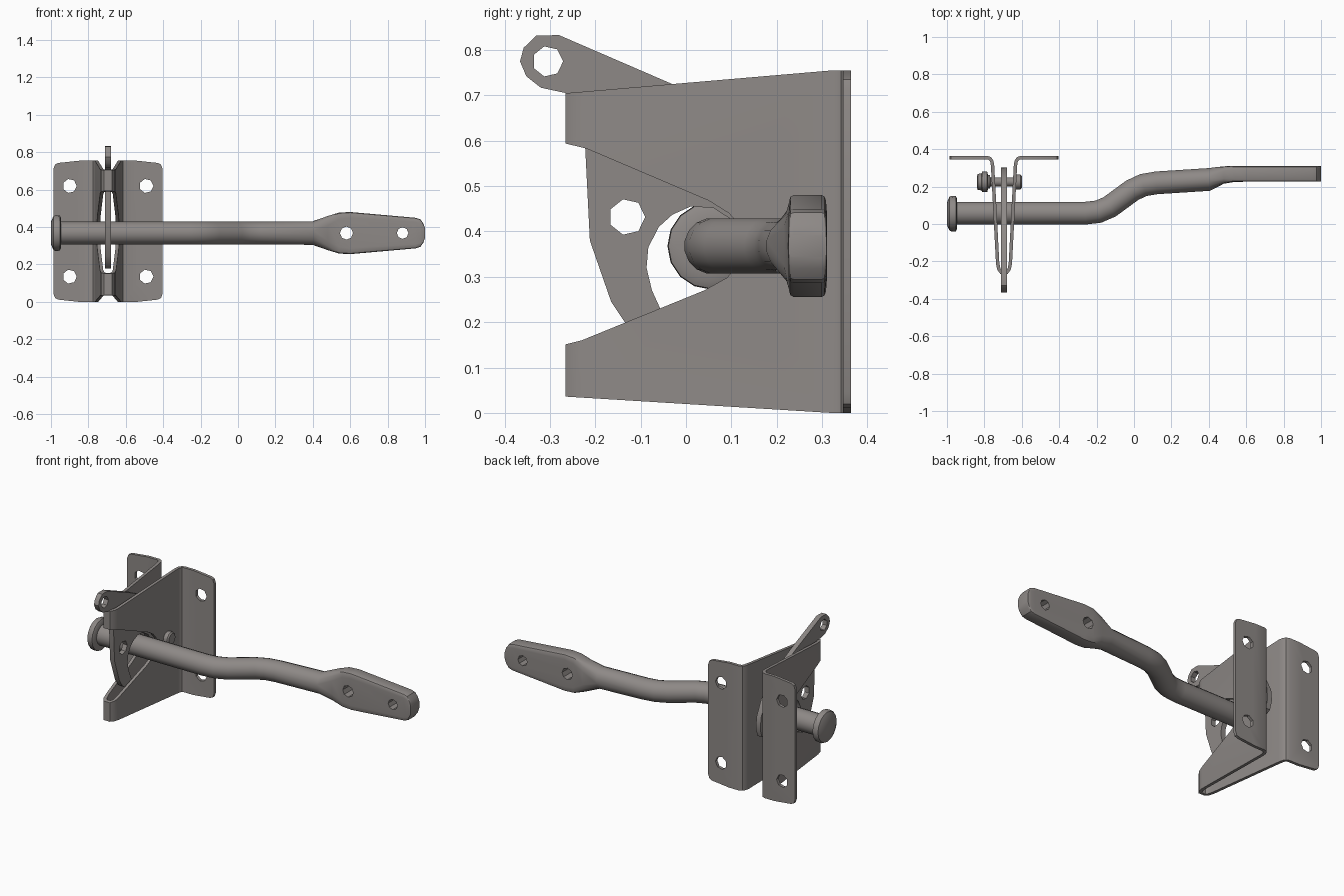
import bpy, bmesh
from math import sin, cos, tau, radians, copysign
from mathutils import Vector

cube = bpy.data.objects.get("Cube")
if cube:
    bpy.data.objects.remove(cube)

steel = bpy.data.materials.new("warm grey steel")
steel.use_nodes = True
steel.diffuse_color = (0.27, 0.25, 0.24, 1)
steel.node_tree.nodes["Principled BSDF"].inputs["Base Color"].default_value = (0.27, 0.25, 0.24, 1)

CX, CZ = -0.695, 0.368     # bracket centre line, rod height


def finish(name, bm):
    bmesh.ops.recalc_face_normals(bm, faces=bm.faces)
    mesh = bpy.data.meshes.new(name)
    bm.to_mesh(mesh)
    bm.free()
    mesh.materials.append(steel)
    obj = bpy.data.objects.new(name, mesh)
    bpy.context.collection.objects.link(obj)
    return obj


def prism(name, axis, outline, lo, hi):
    """Extrude a flat outline along one axis."""
    def place(p, d):
        v = list(p)
        v.insert("xyz".index(axis), d)
        return v
    bm = bmesh.new()
    base = bm.faces.new([bm.verts.new(place(p, lo)) for p in outline])
    out = bmesh.ops.extrude_face_region(bm, geom=[base])
    step = Vector(place((0, 0), hi - lo))
    bmesh.ops.translate(bm, vec=step, verts=[v for v in out["geom"] if isinstance(v, bmesh.types.BMVert)])
    return finish(name, bm)


def loft(name, rings):
    """Skin a list of equal point rings and cap both ends."""
    bm = bmesh.new()
    rows = [[bm.verts.new(p) for p in r] for r in rings]
    n = len(rows[0])
    for a, b in zip(rows, rows[1:]):
        for i in range(n):
            bm.faces.new((a[i], a[(i + 1) % n], b[(i + 1) % n], b[i]))
    bm.faces.new(rows[0])
    bm.faces.new(rows[-1])
    return finish(name, bm)


def lathe(name, profile, y, z, n=16):
    return loft(name, [[(x, y + r * cos(tau * i / n), z + r * sin(tau * i / n))
                        for i in range(n)] for x, r in profile])


def activate(obj):
    bpy.ops.object.select_all(action="DESELECT")
    obj.select_set(True)
    bpy.context.view_layer.objects.active = obj


def cut(obj, cutter, operation="DIFFERENCE"):
    activate(obj)
    mod = obj.modifiers.new("cut", "BOOLEAN")
    mod.object, mod.operation, mod.solver = cutter, operation, "EXACT"
    bpy.ops.object.modifier_apply(modifier=mod.name)
    bpy.data.objects.remove(cutter)


def drill(obj, axis, a, b, r, n=7):
    ring = [(a + r * cos(tau * i / n), b + r * sin(tau * i / n)) for i in range(n)]
    cut(obj, prism("drill", axis, ring, -2, 2))


def smooth(obj):
    activate(obj)
    bpy.ops.object.shade_smooth_by_angle(angle=radians(32))


# Bracket: folded sheet seen from above, thickened on both sides
half = [(0.293, 0.355), (0.088, 0.355), (0.074, 0.349), (0.065, 0.335), (0.061, 0.31),
        (0.034, -0.21), (0.028, -0.24), (0.016, -0.257)]
line = [Vector((CX + x, y)) for x, y in half]
line += [Vector((CX - x, y)) for x, y in reversed(half)]
sides = [[], []]
for i, p in enumerate(line):
    t0 = (p - line[max(i - 1, 0)]).normalized()
    t1 = (line[min(i + 1, len(line) - 1)] - p).normalized()
    t = (t0 + t1).normalized()
    normal = Vector((-t.y, t.x))
    grow = 0.009 / max(t.dot(t1 if t1.length else t0), 0.5)
    sides[0].append(p + normal * grow)
    sides[1].append(p - normal * grow)
bracket = prism("folded_bracket", "z", sides[0] + sides[1][::-1], -0.05, 0.8)

# Side shape of the bracket with its open rod mouth
mouth = [(-0.3, 0.15), (-0.27, 0.15), (-0.23, 0.16), (0.04, 0.27), (0.09, 0.298), (0.125, 0.335),
         (0.135, 0.37), (0.125, 0.405), (0.095, 0.44), (0.05, 0.468), (-0.22, 0.583),
         (-0.27, 0.595), (-0.3, 0.597)]
side = [(-0.3, 0.038), (0.32, 0.0), (0.4, 0.0), (0.4, 0.755), (0.32, 0.755), (-0.3, 0.702)]
cut(bracket, prism("side_trim", "x", side, -1.2, 0), "INTERSECT")
cut(bracket, prism("mouth_cutter", "x", [(-0.4, 0.15)] + mouth + [(-0.4, 0.597)], -1.2, 0))

# Tapered flanges with rounded outer corners
corner = [(0.06, -0.01), (0.265, 0.012), (0.283, 0.02), (0.292, 0.045)]
lower = [(CX + x, z) for x, z in corner]
upper = [(CX + x, 0.755 - z) for x, z in reversed(corner)]
right = lower + upper
flange = right + [(2 * CX - x, z) for x, z in reversed(right)]
cut(bracket, prism("flange_trim", "y", flange, -1, 1), "INTERSECT")
for x in (CX - 0.205, CX + 0.205):
    for z in (0.135, 0.62):
        drill(bracket, "y", x, z, 0.038)
smooth(bracket)

# Hooked latch plate with a pull eye
plate = [(-0.28, 0.833), (-0.33, 0.832), (-0.358, 0.805), (-0.366, 0.775), (-0.352, 0.742),
         (-0.32, 0.717), (-0.25, 0.702), (-0.228, 0.66), (-0.222, 0.58), (-0.212, 0.38),
         (-0.165, 0.245), (-0.135, 0.2), (-0.1, 0.178), (-0.06, 0.19), (-0.05, 0.215),
         (-0.075, 0.27), (-0.087, 0.32), (-0.083, 0.365), (-0.06, 0.41), (-0.03, 0.437),
         (0.01, 0.455), (0.06, 0.452), (0.11, 0.42), (0.15, 0.35), (0.19, 0.305),
         (0.24, 0.295), (0.285, 0.32), (0.302, 0.37), (0.295, 0.44), (0.25, 0.53),
         (0.15, 0.635), (-0.03, 0.725)]
latch = prism("latch_plate", "x", plate, CX - 0.015, CX + 0.015)
drill(latch, "x", -0.305, 0.775, 0.034)
drill(latch, "x", -0.13, 0.432, 0.04)
smooth(latch)

# Pivot bolt through the bracket walls
bolt = lathe("pivot_bolt", [(-0.84, 0.03), (-0.835, 0.043), (-0.815, 0.045), (-0.812, 0.055),
                            (-0.785, 0.055), (-0.78, 0.036), (-0.77, 0.036), (-0.768, 0.024),
                            (-0.64, 0.024), (-0.637, 0.04), (-0.607, 0.04), (-0.6, 0.032)],
             0.225, 0.37, 12)
smooth(bolt)

# Strike rod: x, y, half depth, half height, roundness of section
stations = [(-0.96, 0.058, 0.062, 0.062, 1), (-0.26, 0.058, 0.062, 0.062, 1),
            (-0.19, 0.066, 0.062, 0.062, 1), (-0.13, 0.092, 0.062, 0.062, 1),
            (-0.01, 0.180, 0.062, 0.062, 1), (0.05, 0.208, 0.062, 0.062, 1),
            (0.12, 0.220, 0.062, 0.062, 1), (0.40, 0.238, 0.062, 0.064, 1),
            (0.48, 0.262, 0.047, 0.092, 0.5), (0.54, 0.268, 0.043, 0.110, 0.25),
            (0.60, 0.268, 0.042, 0.113, 0.2), (0.95, 0.268, 0.042, 0.082, 0.2),
            (0.975, 0.268, 0.042, 0.074, 0.2), (0.992, 0.268, 0.042, 0.05, 0.2),
            (1.0, 0.268, 0.042, 0.025, 0.2)]
rings = []
for i, (x, y, depth, height, power) in enumerate(stations):
    a, b = stations[max(i - 1, 0)], stations[min(i + 1, len(stations) - 1)]
    t = Vector((b[0] - a[0], b[1] - a[1])).normalized()
    if power < 1:
        t = Vector((1, 0))
    ring = []
    for k in range(16):
        c, s = cos(tau * (k + 0.5) / 16), sin(tau * (k + 0.5) / 16)
        d = depth * copysign(abs(c) ** power, c)
        h = height * copysign(abs(s) ** power, s)
        ring.append((x - t.y * d, y + t.x * d, CZ + h))
    rings.append(ring)
rod = loft("strike_rod", rings)
drill(rod, "y", 0.58, CZ, 0.035, 8)
drill(rod, "y", 0.88, CZ, 0.031, 8)
smooth(rod)

# Domed stop on the rod end
stop = lathe("rod_stop", [(-1.0, 0.06), (-0.987, 0.09), (-0.975, 0.096), (-0.953, 0.094),
                          (-0.946, 0.08), (-0.946, 0.05)], 0.055, CZ)
smooth(stop)
